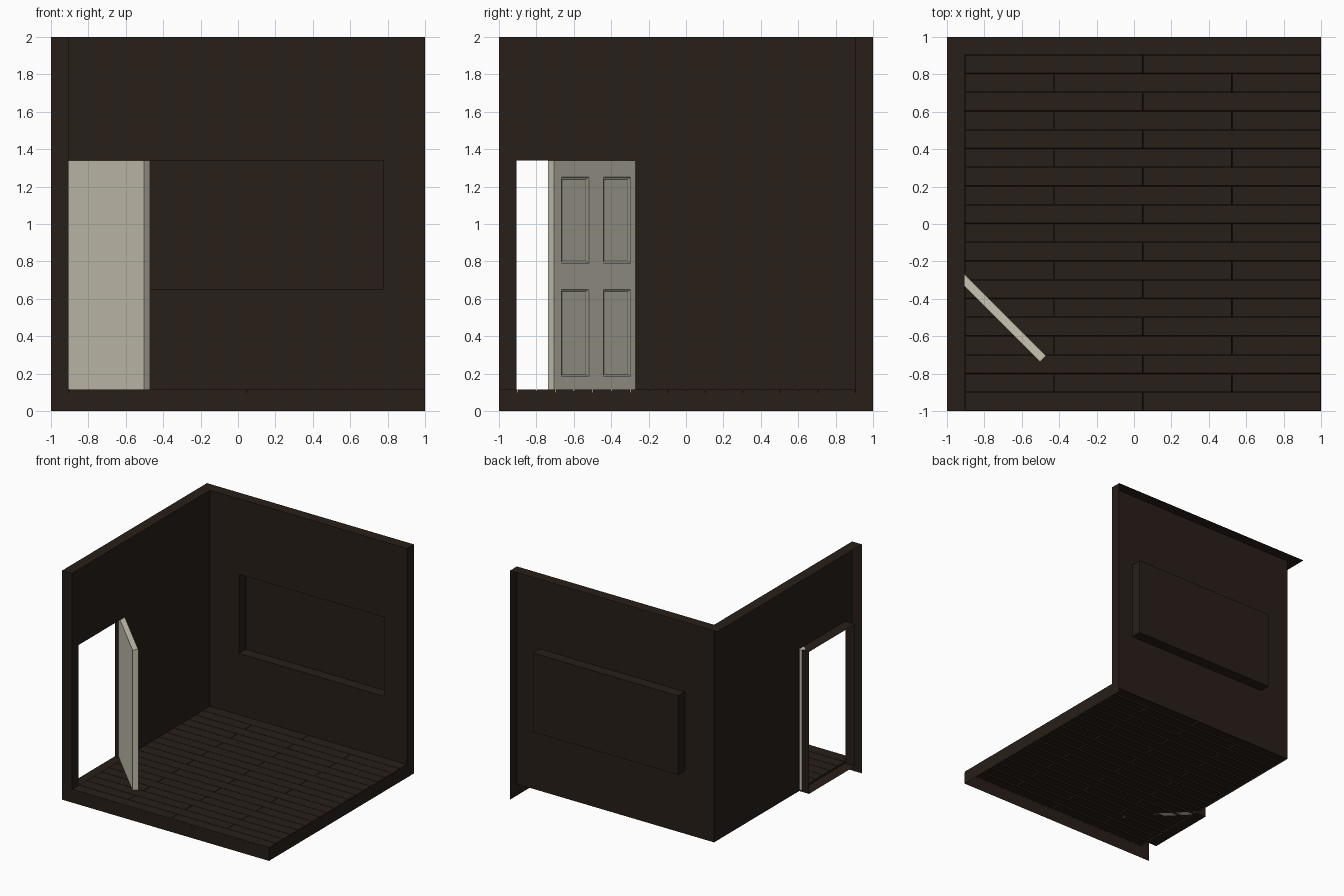
import bpy, bmesh, math
from mathutils import Vector, Matrix

if "Cube" in bpy.data.objects:
    bpy.data.objects.remove(bpy.data.objects["Cube"])

T = 0.905          # inner wall plane (outer limit is 1)
FZ = 0.10          # plank base height
FLOOR = 0.115      # plank top height


def material(name, col):
    m = bpy.data.materials.new(name)
    m.diffuse_color = (*col, 1)
    m.use_nodes = True
    m.node_tree.nodes["Principled BSDF"].inputs["Base Color"].default_value = m.diffuse_color
    return m


BROWN = material("dark_brown", (0.021, 0.013, 0.009))
CREAM = material("cream", (0.58, 0.55, 0.45))


def finish(bm, name, mat):
    me = bpy.data.meshes.new(name)
    bm.to_mesh(me)
    bm.free()
    me.materials.append(mat)
    ob = bpy.data.objects.new(name, me)
    bpy.context.collection.objects.link(ob)
    return ob


def quad(bm, *pts):
    return bm.faces.new([bm.verts.new(p) for p in pts])


def pierced_wall(name, place, us, vs, closed, facing):
    """Single-sided wall with a hole us[1:3] x vs[1:3], reveals running outward."""
    bm = bmesh.new()
    for i in range(3):
        for j in range(3):
            if (i, j) == (1, 1) or vs[j + 1] - vs[j] < 1e-5:
                continue
            quad(bm, *(place(u, v, 0) for u, v in (
                (us[i], vs[j]), (us[i + 1], vs[j]),
                (us[i + 1], vs[j + 1]), (us[i], vs[j + 1]))))
    loop = [(us[1], vs[1]), (us[2], vs[1]), (us[2], vs[2]), (us[1], vs[2])]
    for a, b in zip(loop, loop[1:] + loop[:1]):
        quad(bm, place(*a, 0), place(*b, 0), place(*b, 1), place(*a, 1))
    if closed:
        quad(bm, *(place(*p, 1) for p in loop))
    bmesh.ops.remove_doubles(bm, verts=bm.verts, dist=1e-4)
    bmesh.ops.recalc_face_normals(bm, faces=bm.faces)
    bm.faces.ensure_lookup_table()
    if bm.faces[0].normal.dot(Vector(facing)) < 0:
        bmesh.ops.reverse_faces(bm, faces=bm.faces)
    return finish(bm, name, BROWN)


# Walls: left with doorway, back with recessed niche
pierced_wall("left_wall", lambda u, v, d: (-T - d * (1 - T), u, v),
             [-1, -T, -0.27, T], [FZ, FZ, 1.34, 2], False, (1, 0, 0))
pierced_wall("back_wall", lambda u, v, d: (u, T + d * (1 - T), v),
             [-T, -0.622, 0.777, 1], [FZ, 0.65, 1.34, 2], True, (0, -1, 0))

# Cut edges of the walls and floor
bm = bmesh.new()
quad(bm, (-1, -1, 2), (-T, -1, 2), (-T, 1, 2), (-1, 1, 2))
quad(bm, (-T, T, 2), (1, T, 2), (1, 1, 2), (-T, 1, 2))
quad(bm, (-1, -1, 0), (-T, -1, 0), (-T, -1, 2), (-1, -1, 2))
quad(bm, (-T, -1, 0), (1, -1, 0), (1, -1, FZ), (-T, -1, FZ))
quad(bm, (1, -1, 0), (1, T, 0), (1, T, FZ), (1, -1, FZ))
quad(bm, (1, T, 0), (1, 1, 0), (1, 1, 2), (1, T, 2))
finish(bm, "cut_edges", BROWN)

# Floor planks, staggered rows with narrow grooves
bm = bmesh.new()
rows, length = 19, (1 + T) / 2
h = (1 + T) / rows
for r in range(rows):
    y1 = T - r * h
    xs = [-T, -T + length, 1] if r % 2 == 0 else [-T, -T + length / 2, -T + 1.5 * length, 1]
    for a, b in zip(xs, xs[1:]):
        quad(bm, (a, y1 - h, FZ), (b, y1 - h, FZ), (b, y1, FZ), (a, y1, FZ))
bm.normal_update()
planks = bm.faces[:]
bmesh.ops.inset_individual(bm, faces=planks, thickness=0.001)
bmesh.ops.inset_individual(bm, faces=planks, thickness=0.0015, depth=FLOOR - FZ)
finish(bm, "floor_planks", BROWN)

# Door, half open: local x from free end to hinge, panelled face towards local +y
W, TH, H = 0.635, 0.046, 1.34 - FLOOR
us = [0, 0.056, 0.262, W - 0.262, W - 0.056, W]
vs = [0, 0.07, 0.535, 0.675, 1.135, H]
bm = bmesh.new()
panels = []
for i in range(5):
    for j in range(5):
        f = quad(bm, (us[i], 0, vs[j]), (us[i], 0, vs[j + 1]),
                 (us[i + 1], 0, vs[j + 1]), (us[i + 1], 0, vs[j]))
        if i in (1, 3) and j in (1, 3):
            panels.append(f)
quad(bm, (0, -TH, 0), (W, -TH, 0), (W, -TH, H), (0, -TH, H))
for x, s in ((0, 1), (W, -1)):
    p = [(x, 0, 0), (x, -TH, 0), (x, -TH, H), (x, 0, H)]
    quad(bm, *p[::s])
for z, s in ((0, -1), (H, 1)):
    p = [(0, 0, z), (0, -TH, z), (W, -TH, z), (W, 0, z)]
    quad(bm, *p[::s])
bmesh.ops.remove_doubles(bm, verts=bm.verts, dist=1e-5)
bm.normal_update()
# moulded panel recesses
for t, d in ((0.003, -0.004), (0.009, -0.003), (0.004, -0.002)):
    bmesh.ops.inset_individual(bm, faces=panels, thickness=t, depth=d)
# local x -> (-1, 1)/sqrt2, local y -> (1, 1)/sqrt2
k = math.sqrt(0.5)
m = Matrix(((-k, k, 0, -0.470), (k, k, 0, -0.705), (0, 0, 1, FLOOR), (0, 0, 0, 1)))
bm.transform(m)
bmesh.ops.recalc_face_normals(bm, faces=bm.faces)
finish(bm, "door", CREAM)
